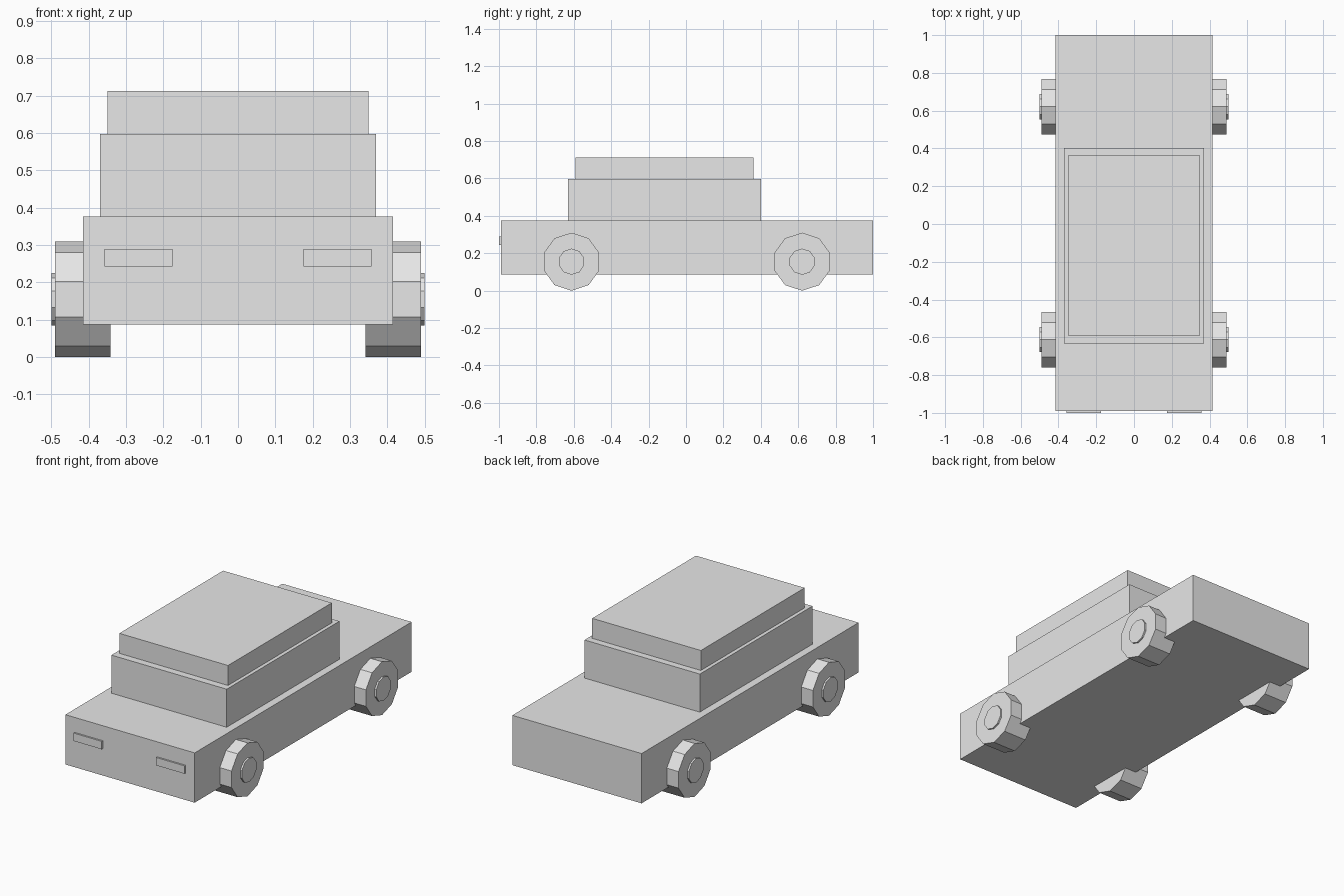
import bpy
import math

cube = bpy.data.objects.get("Cube")
if cube:
    bpy.data.objects.remove(cube, do_unlink=True)

grey = bpy.data.materials.new("light_grey")
grey.use_nodes = True
grey.diffuse_color = (0.8, 0.8, 0.8, 1)
grey.node_tree.nodes["Principled BSDF"].inputs["Base Color"].default_value = (0.8, 0.8, 0.8, 1)


def finish(name):
    obj = bpy.context.object
    obj.name = obj.data.name = name
    bpy.ops.object.transform_apply(location=False, rotation=True, scale=True)
    obj.data.materials.append(grey)


def box(name, low, high):
    """Box between two opposite corners."""
    centre = [(a + b) / 2 for a, b in zip(low, high)]
    bpy.ops.mesh.primitive_cube_add(size=1, location=centre)
    bpy.context.object.scale = [b - a for a, b in zip(low, high)]
    finish(name)


def disc(name, radius, x_in, x_out, y, z):
    """Ten-sided cylinder along x, with a corner at the top."""
    bpy.ops.mesh.primitive_cylinder_add(
        vertices=10, radius=radius, depth=abs(x_out - x_in),
        location=((x_in + x_out) / 2, y, z), rotation=(0, math.pi / 2, 0))
    # A corner already points along local +x or +y; both turn onto top or side
    obj = bpy.context.object
    top = max((obj.rotation_euler.to_matrix() @ v.co).z for v in obj.data.vertices)
    if top < radius * 0.99:
        obj.rotation_euler = (math.pi / 2, 0, math.pi / 2)
    finish(name)


# Stacked body
box("body", (-0.415, -0.99, 0.087), (0.415, 1.0, 0.376))
box("cabin", (-0.37, -0.632, 0.376), (0.37, 0.402, 0.597))
box("roof", (-0.349, -0.59, 0.597), (0.349, 0.362, 0.713))

# Headlights, wheels and hubs on both sides
for side, s in (("left", 1), ("right", -1)):
    x_low, x_high = sorted((s * 0.175, s * 0.357))
    box(side + "_headlight", (x_low, -1.0, 0.243), (x_high, -0.99, 0.289))
    for end, y in (("front", -0.612), ("rear", 0.621)):
        disc(f"{end}_{side}_wheel", 0.155, s * 0.341, s * 0.49, y, 0.155)
        disc(f"{end}_{side}_hub", 0.07, s * 0.49, s * 0.5, y, 0.155)
